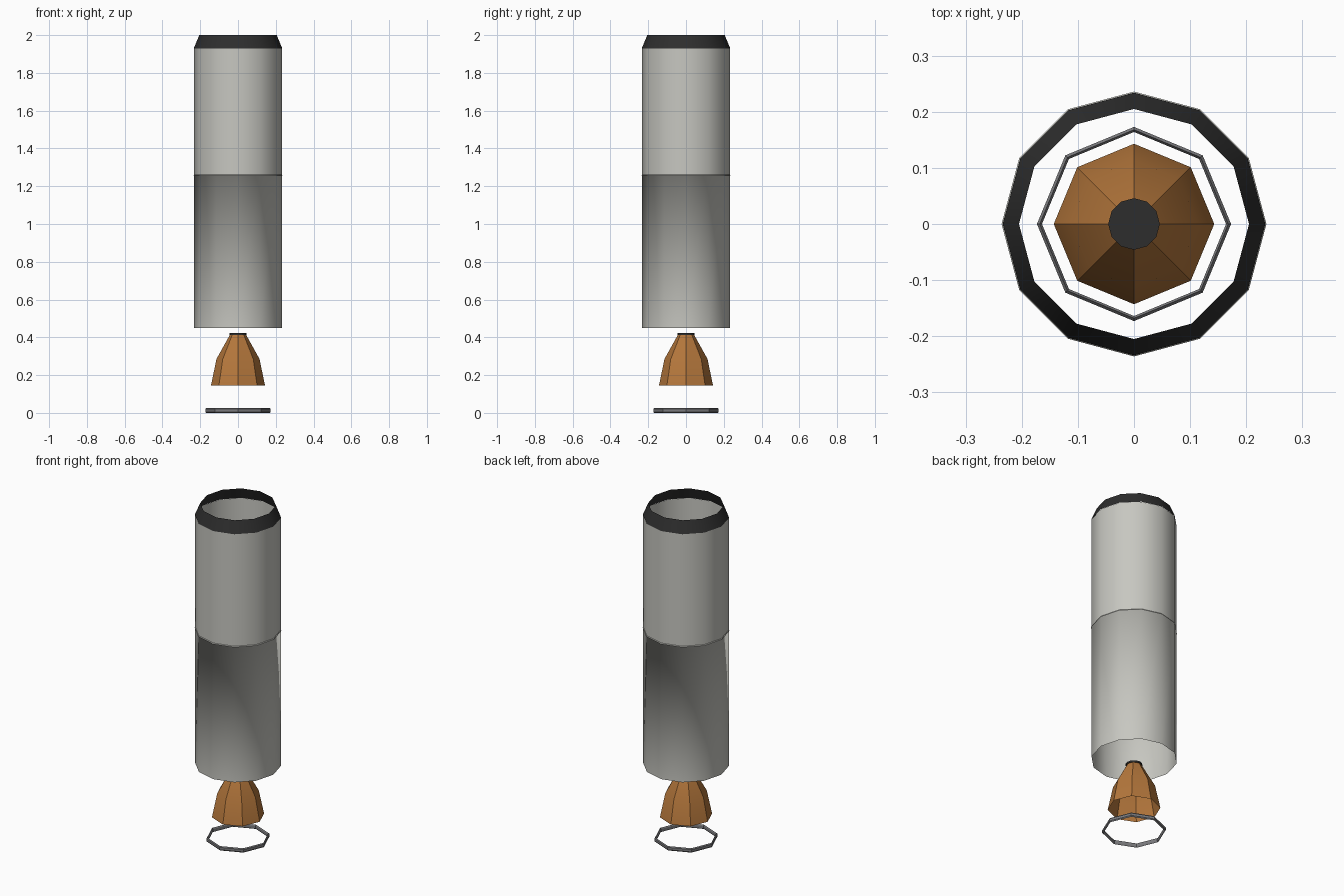
import bpy, bmesh, math

if "Cube" in bpy.data.objects:
    bpy.data.objects.remove(bpy.data.objects["Cube"])


def material(name, rgb):
    m = bpy.data.materials.new(name)
    m.diffuse_color = (*rgb, 1.0)
    m.use_nodes = True
    m.node_tree.nodes["Principled BSDF"].inputs["Base Color"].default_value = m.diffuse_color
    return m


PALE_GREY = material("pale_grey", (0.57, 0.57, 0.53))
BLACK = material("black", (0.027, 0.027, 0.027))
COPPER = material("copper", (0.46, 0.185, 0.045))
STEEL = material("steel", (0.20, 0.20, 0.21))


def lathe(name, profile, sides, mat, closed=False, cap=False, smooth=None):
    """Spin a (radius, height) profile, listed bottom to top, around z."""
    bm = bmesh.new()
    rings = []
    for r, z in profile:
        rings.append([bm.verts.new((r * math.cos(2 * math.pi * i / sides),
                                    r * math.sin(2 * math.pi * i / sides), z))
                      for i in range(sides)])
    pairs = list(zip(rings, rings[1:]))
    if closed:
        pairs.append((rings[-1], rings[0]))
    for low, high in pairs:
        for i in range(sides):
            j = (i + 1) % sides
            bm.faces.new((low[i], low[j], high[j], high[i]))
    if cap:
        bm.faces.new(rings[0][::-1])
        bm.faces.new(rings[-1])
    mesh = bpy.data.meshes.new(name)
    bm.to_mesh(mesh)
    bm.free()
    mesh.materials.append(mat)
    obj = bpy.data.objects.new(name, mesh)
    bpy.context.collection.objects.link(obj)
    if smooth is not None:
        bpy.ops.object.select_all(action='DESELECT')
        obj.select_set(True)
        bpy.context.view_layer.objects.active = obj
        bpy.ops.object.shade_smooth_by_angle(angle=math.radians(smooth))
    return obj


# Open body tubes; the lower one ends in a thin overhanging lip
lathe("lower_tube", [(0.233, 0.45), (0.233, 1.257), (0.236, 1.258)],
      12, PALE_GREY, smooth=100)
lathe("upper_tube", [(0.236, 1.258), (0.233, 1.262), (0.233, 1.93)],
      12, PALE_GREY, smooth=35)

# Tapered open collar at the top
lathe("top_collar", [(0.234, 1.93), (0.205, 2.0)], 12, BLACK, smooth=35)

# Engine bell, open at the bottom, with a small mounting disc
lathe("engine_bell", [(0.143, 0.145), (0.114, 0.285), (0.042, 0.415)],
      8, COPPER, smooth=30)
lathe("bell_mount", [(0.046, 0.413), (0.046, 0.423)], 12, BLACK, cap=True)

# Loose ring beneath the bell
lathe("base_ring", [(0.168, 0.0), (0.173, 0.006), (0.173, 0.02),
                    (0.168, 0.026), (0.164, 0.02), (0.164, 0.006)],
      8, STEEL, closed=True)
